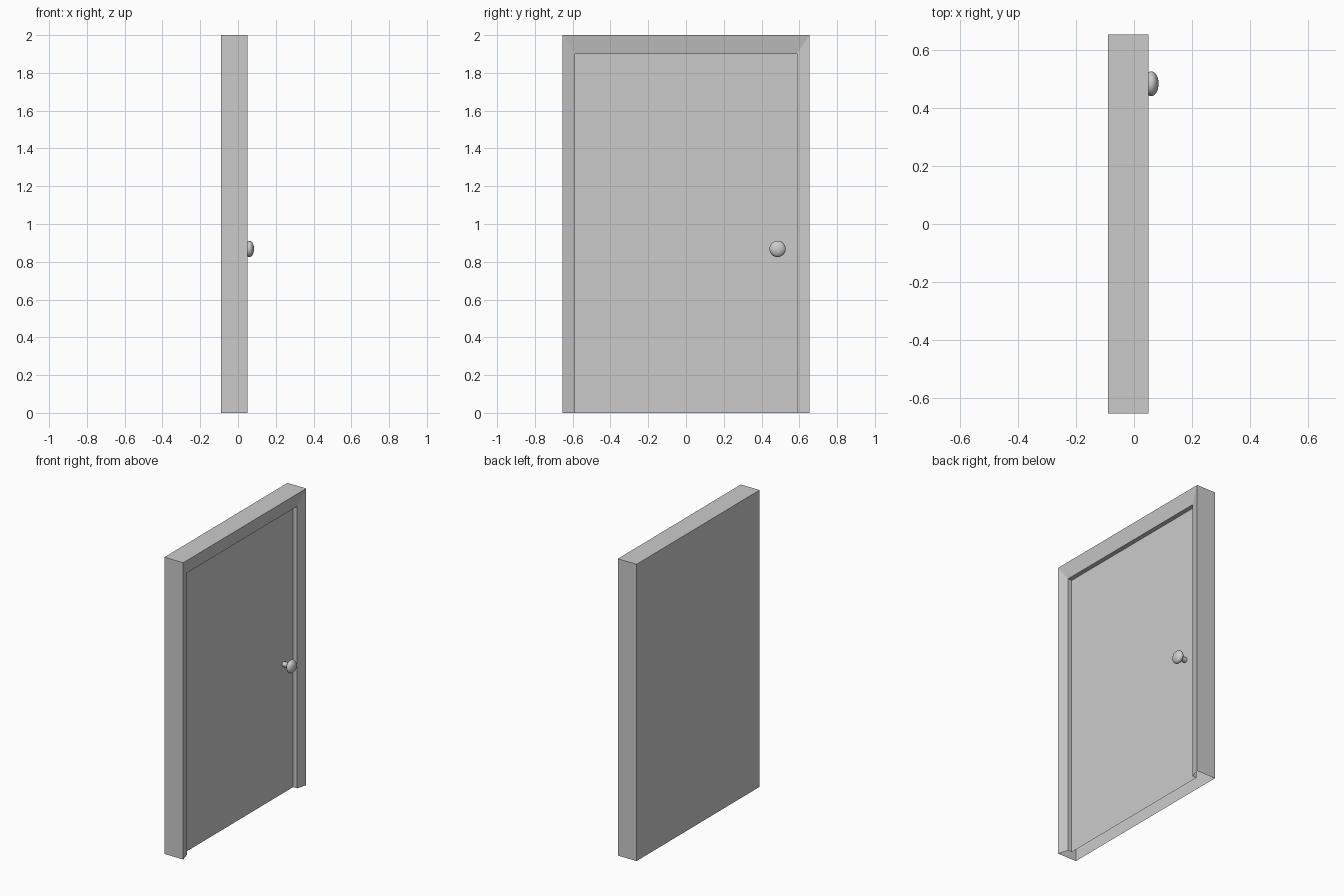
import bpy, bmesh, math

if "Cube" in bpy.data.objects:
    bpy.data.objects.remove(bpy.data.objects["Cube"])

W, H = 0.655, 2.0          # outer half width, height
JAMB, LINTEL = 0.068, 0.10  # face widths of the frame
BACK, FRONT, LIP, DOOR_X = -0.09, 0.05, 0.03, 0.0


def mesh_object(name, bm):
    me = bpy.data.meshes.new(name)
    bm.to_mesh(me)
    bm.free()
    ob = bpy.data.objects.new(name, me)
    bpy.context.collection.objects.link(ob)
    return ob


def arch(bm, x, t):
    """Upside-down U of four points, inset by fraction t of the frame width."""
    y, z = W - t * JAMB, H - t * LINTEL
    return [bm.verts.new((x, a, b)) for a, b in ((-y, 0), (-y, z), (y, z), (y, 0))]


# Frame: sloped casing, reveal, sides and closed back, open underneath
bm = bmesh.new()
rings = [arch(bm, x, t) for x, t in ((BACK, 0), (FRONT, 0), (LIP, 1), (DOOR_X, 1))]
for a, b in zip(rings, rings[1:]):
    for i in range(3):
        bm.faces.new((a[i], b[i], b[i + 1], a[i + 1]))
bm.faces.new(rings[0])
bmesh.ops.recalc_face_normals(bm, faces=bm.faces)
mesh_object("door_frame", bm)

# Door panel set back in the frame
bm = bmesh.new()
panel = bm.faces.new(arch(bm, DOOR_X, 1))
panel.normal_update()
if panel.normal.x < 0:
    panel.normal_flip()
mesh_object("door_panel", bm)

# Knob: flattened ball on a short stem
KY, KZ = 0.485, 0.868
bpy.ops.mesh.primitive_cylinder_add(vertices=24, radius=0.017, depth=0.05,
                                    location=(0.025, KY, KZ),
                                    rotation=(0, math.pi / 2, 0))
bpy.context.object.name = "knob_stem"
bpy.ops.object.shade_smooth_by_angle()
bpy.ops.mesh.primitive_uv_sphere_add(segments=32, ring_count=16, radius=0.043,
                                     location=(0.06, KY, KZ),
                                     rotation=(0, math.pi / 2, 0))
knob = bpy.context.object
knob.name = "knob"
knob.scale = (1, 1, 0.58)
bpy.ops.object.shade_smooth()
